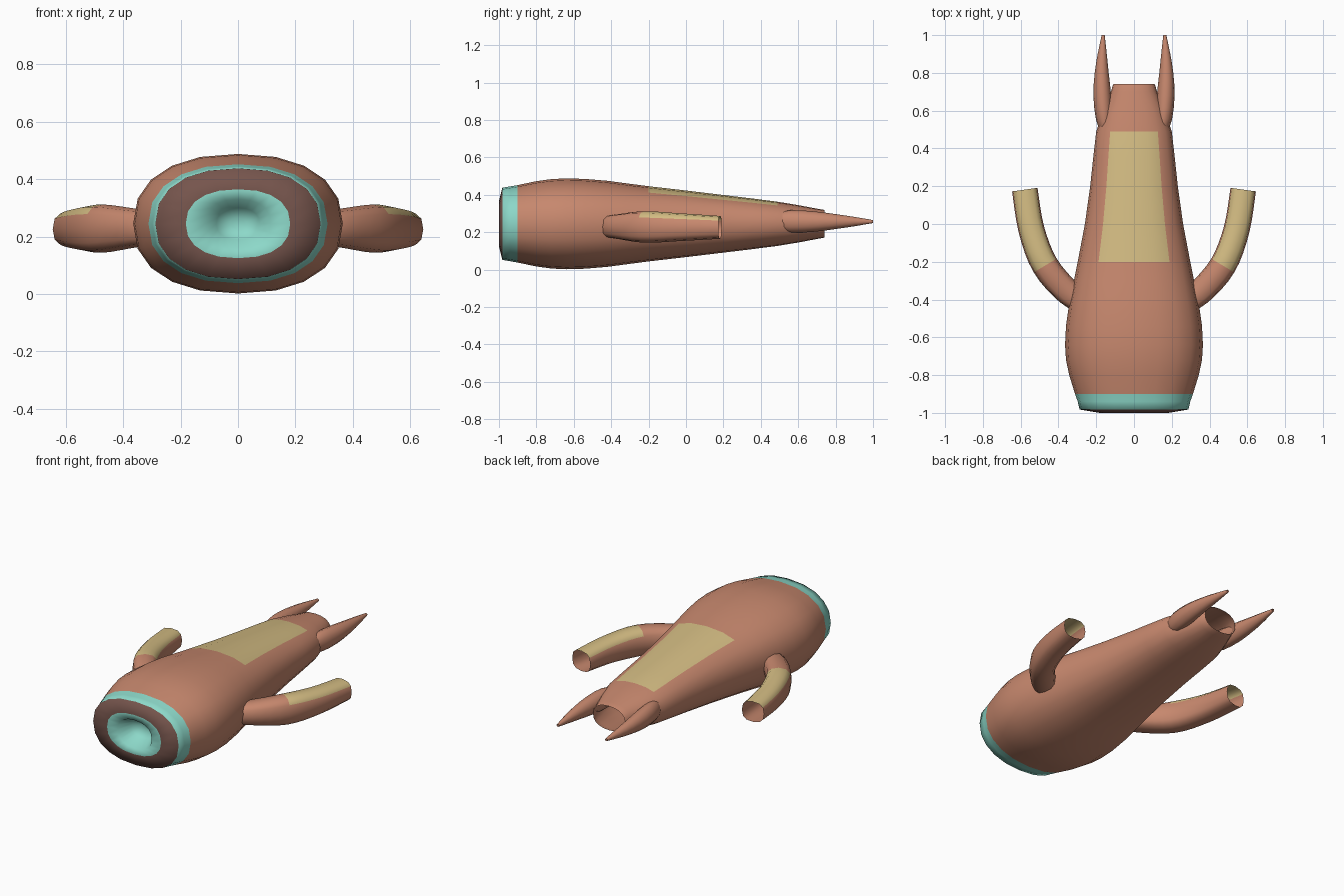
import bpy, bmesh, math
from mathutils import Vector

if "Cube" in bpy.data.objects:
    bpy.data.objects.remove(bpy.data.objects["Cube"])


def mat(name, rgb):
    m = bpy.data.materials.new(name)
    m.diffuse_color = (*rgb, 1)
    m.use_nodes = True
    m.node_tree.nodes["Principled BSDF"].inputs["Base Color"].default_value = m.diffuse_color
    return m


CLAY = mat("clay", (0.57, 0.245, 0.155))
TEAL = mat("teal", (0.265, 0.69, 0.585))
SAND = mat("sand", (0.65, 0.50, 0.225))
DARK = mat("dark_brown", (0.18, 0.09, 0.073))
MATS = [CLAY, TEAL, SAND, DARK]


def spow(v, e):
    return math.copysign(abs(v) ** e, v)


def smooth_path(pts, sub):
    """Catmull-Rom refinement of tuples."""
    p = [Vector(q) for q in pts]
    out = []
    for i in range(len(p) - 1):
        a, b, c, d = p[max(i - 1, 0)], p[i], p[i + 1], p[min(i + 2, len(p) - 1)]
        for k in range(sub):
            t = k / sub
            out.append(0.5 * (2 * b + (c - a) * t + (2 * a - 5 * b + 4 * c - d) * t * t
                              + (3 * b - a - 3 * c + d) * t ** 3))
    out.append(p[-1])
    return out


def tube(name, stations, sides, n, rule, straight=False, cap=False):
    """Skin superellipse rings (x, y, z, half width, half height); rule(ring, side) -> material."""
    bm = bmesh.new()
    rings = []
    for i, s in enumerate(stations):
        t = Vector((0, 1, 0))
        if not straight:
            lo, hi = stations[max(i - 1, 0)], stations[min(i + 1, len(stations) - 1)]
            t = Vector((hi[0] - lo[0], hi[1] - lo[1], 0)).normalized()
        side = t.cross(Vector((0, 0, 1)))
        ring = []
        for j in range(sides):
            a = 2 * math.pi * j / sides
            co = Vector(s[:3]) + side * s[3] * spow(math.cos(a), 2 / n)
            co.z += s[4] * spow(math.sin(a), 2 / n)
            ring.append(bm.verts.new(co))
        rings.append(ring)
    for i in range(len(rings) - 1):
        for j in range(sides):
            k = (j + 1) % sides
            f = bm.faces.new((rings[i][j], rings[i + 1][j], rings[i + 1][k], rings[i][k]))
            f.material_index = rule(i, j)
    if cap:
        bm.faces.new(rings[0]).material_index = rule(0, 0)
    for f in bm.faces:
        f.smooth = True
    me = bpy.data.meshes.new(name)
    bm.to_mesh(me)
    bm.free()
    for m in MATS:
        me.materials.append(m)
    ob = bpy.data.objects.new(name, me)
    bpy.context.collection.objects.link(ob)
    return ob


# body: throat pit, lip ring and face (y, half width, half height), then outer skin
ZC = 0.245
mouth = [(-0.89, 0.03, 0.02), (-0.91, 0.075, 0.055), (-0.995, 0.115, 0.085),
         (-1.0, 0.182, 0.12)]
skin = [(-0.982, 0.288, 0.193), (-0.94, 0.298, 0.2), (-0.9, 0.312, 0.207), (-0.8, 0.343, 0.228),
        (-0.72, 0.36, 0.239), (-0.64, 0.365, 0.243), (-0.54, 0.36, 0.24), (-0.42, 0.343, 0.23),
        (-0.3, 0.318, 0.214), (-0.2, 0.298, 0.201), (0.0, 0.26, 0.178), (0.2, 0.232, 0.154),
        (0.35, 0.216, 0.136), (0.49, 0.2, 0.118), (0.6, 0.163, 0.1), (0.7, 0.122, 0.081),
        (0.735, 0.112, 0.075), (0.74, 0.108, 0.073)]
prof = mouth + skin


def body_rule(i, j):
    if i < len(mouth) - 1:
        return 1                                   # throat and lips
    if i == len(mouth) - 1:
        return 3                                   # dark face
    y = (prof[i][0] + prof[i + 1][0]) / 2
    if y < -0.9:
        return 1                                   # collar band
    return 2 if -0.2 < y < 0.49 and 3 <= j <= 6 else 0   # back patch


tube("body", [(0, y, ZC, w, h) for y, w, h in prof], 20, 2.3, body_rule, True, True)

# arms and tail spikes, mirrored
arm = [(0.24, -0.43, 0.23, 0.055, 0.055), (0.345, -0.365, 0.23, 0.068, 0.066),
       (0.47, -0.22, 0.228, 0.071, 0.084), (0.543, -0.03, 0.227, 0.069, 0.074),
       (0.578, 0.182, 0.226, 0.068, 0.061)]
spike = [(0.145, 0.49, 0.258, 0.03, 0.045), (0.158, 0.56, 0.258, 0.044, 0.06),
         (0.168, 0.68, 0.257, 0.047, 0.055), (0.171, 0.8, 0.257, 0.037, 0.04),
         (0.168, 0.9, 0.257, 0.024, 0.025), (0.163, 1.0, 0.257, 0.008, 0.008)]
for sx, label in ((1, "right"), (-1, "left")):
    flip = lambda pts: [(sx * p[0],) + p[1:] for p in pts]
    tube("arm_" + label, smooth_path(flip(arm), 4), 12, 2.7,
         lambda i, j: 2 if i >= 8 and 1 <= j <= 4 else 0)
    tube("tail_spike_" + label, smooth_path(flip(spike), 2), 12, 2.0, lambda i, j: 0, cap=True)
